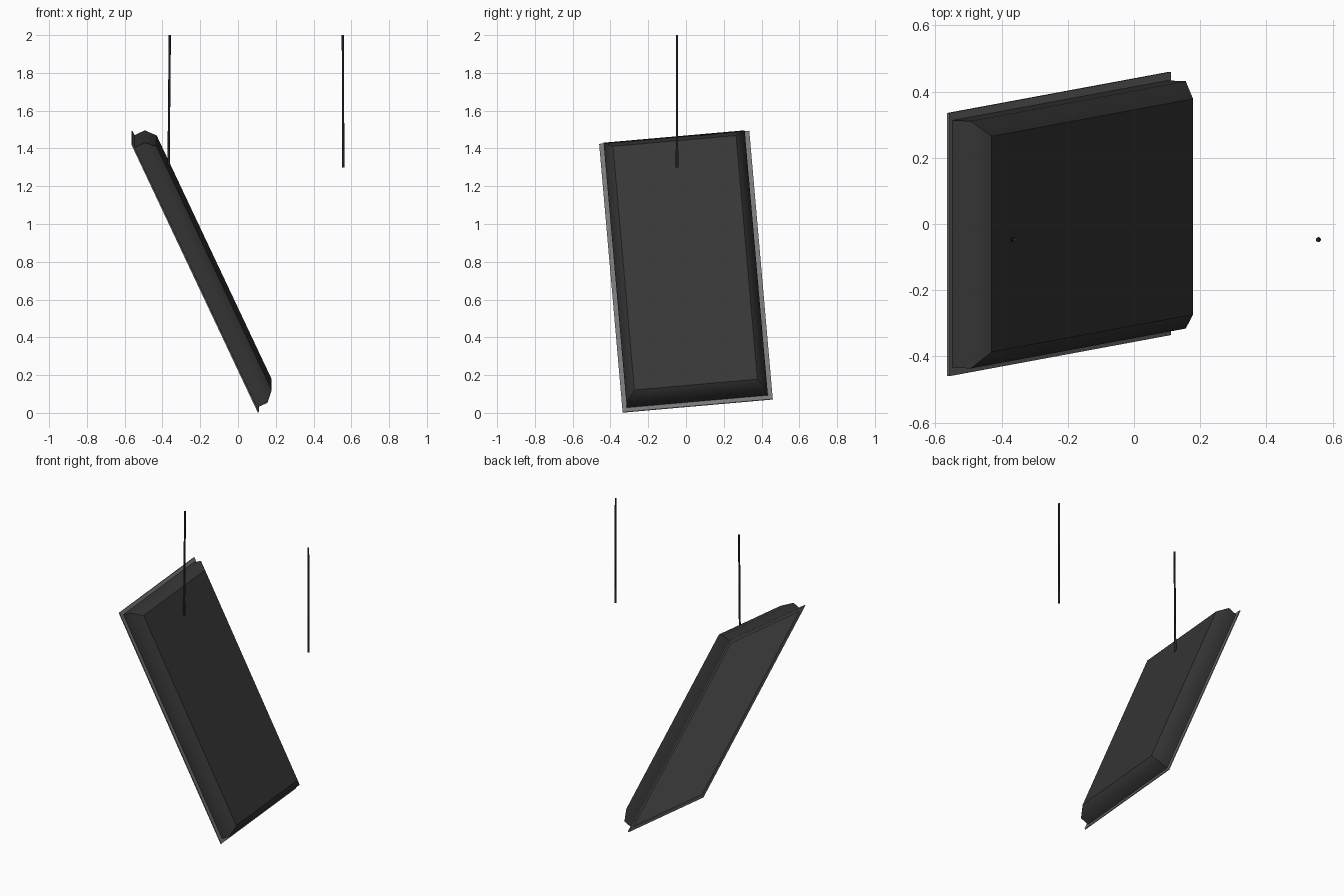
import bpy, bmesh, math
from mathutils import Vector, Matrix

if "Cube" in bpy.data.objects:
    bpy.data.objects.remove(bpy.data.objects["Cube"])


def material(name, v):
    m = bpy.data.materials.new(name)
    m.diffuse_color = (v, v, v, 1)
    m.use_nodes = True
    m.node_tree.nodes["Principled BSDF"].inputs["Base Color"].default_value = m.diffuse_color
    return m


DARK = material("charcoal casing", 0.037)
GREY = material("grey panel", 0.185)
BLACK = material("black cable", 0.018)

# Tilted frame of the hanging panel: local x = width, y = height, z = casing side
u = Vector((0, 0.9962, 0.0872))
up = Vector((-0.4254, -0.0787, 0.9016)).normalized()
n = u.cross(up).normalized()
up = n.cross(u).normalized()
PLACE = Matrix.Translation((-0.23, 0, 0.746)) @ Matrix((u, up, n)).transposed().to_4x4()
HX, HY = 0.399, 0.7875


def rect_loft(name, sections, mat, smooth_walls=False):
    """Closed solid through rectangles given as (inset, depth)."""
    bm = bmesh.new()
    rings = []
    for i, d in sections:
        x, y = HX - i, HY - i
        rings.append([bm.verts.new((a, b, d)) for a, b in
                      ((-x, -y), (x, -y), (x, y), (-x, y))])
    bm.faces.new(rings[0][::-1])
    cap = bm.faces.new(rings[-1])
    for r0, r1 in zip(rings, rings[1:]):
        for k in range(4):
            f = bm.faces.new((r0[k], r0[(k + 1) % 4], r1[(k + 1) % 4], r1[k]))
            f.smooth = smooth_walls
            # mitred corners stay crisp
            for e in f.edges:
                if {v in r0 for v in e.verts} == {True, False}:
                    e.smooth = False
    for e in cap.edges:
        e.smooth = False
    bmesh.ops.recalc_face_normals(bm, faces=bm.faces)
    me = bpy.data.meshes.new(name)
    bm.to_mesh(me)
    bm.free()
    me.materials.append(mat)
    ob = bpy.data.objects.new(name, me)
    ob.matrix_world = PLACE
    bpy.context.collection.objects.link(ob)
    return ob


# Chamfered casing
rect_loft("casing", [(0.024, 0.005), (0.024, 0.068), (0.072, 0.115)], DARK, True)

# Thin flange, its far side recessed inside a narrow border
rect_loft("flange_panel", [(0.036, 0.003), (0.034, 0.0), (0.0, 0.0), (0.0, 0.007), (0.03, 0.007)], GREY)


def rod(name, a, b, r):
    a, b = Vector(a), Vector(b)
    bpy.ops.mesh.primitive_cylinder_add(vertices=10, radius=r, depth=(b - a).length,
                                        location=(a + b) / 2)
    ob = bpy.context.object
    ob.name = name
    ob.rotation_euler = (b - a).to_track_quat('Z', 'Y').to_euler()
    ob.data.materials.append(BLACK)
    bpy.ops.object.shade_smooth_by_angle(angle=math.radians(40))


# Hanging cables with slightly thicker end fittings
for side, low, top in (("left", -0.367, -0.361), ("right", 0.557, 0.555)):
    rod(side + "_cable", (low, -0.047, 1.38), (top, -0.047, 2.0), 0.006)
    rod(side + "_cable_end", (low, -0.047, 1.30), (low, -0.047, 1.39), 0.0075)
